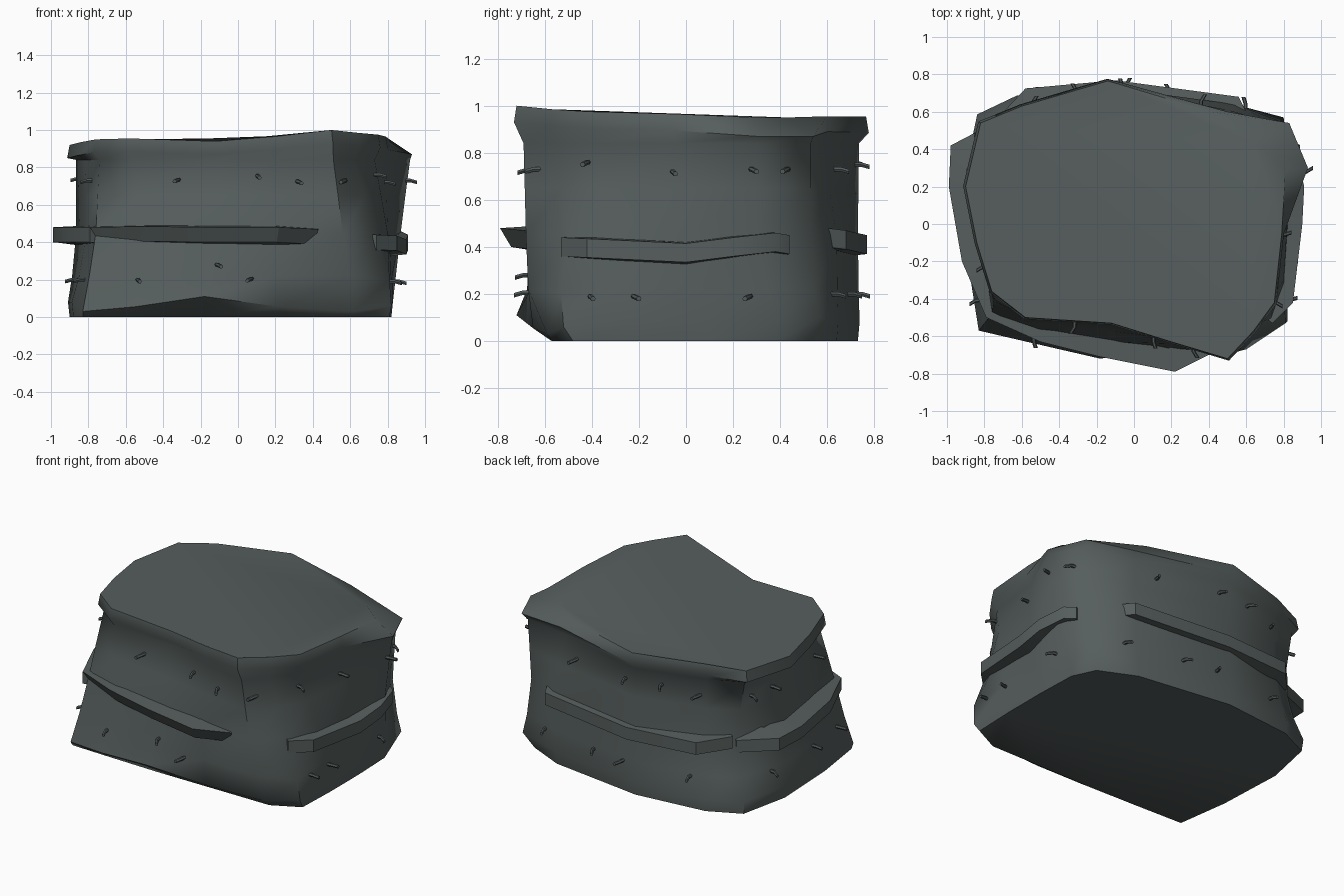
import bpy, bmesh, math
from mathutils import Vector
from mathutils.bvhtree import BVHTree

if "Cube" in bpy.data.objects:
    bpy.data.objects.remove(bpy.data.objects["Cube"])


def material(name, col):
    m = bpy.data.materials.new(name)
    m.diffuse_color = (*col, 1)
    m.use_nodes = True
    m.node_tree.nodes["Principled BSDF"].inputs["Base Color"].default_value = m.diffuse_color
    return m


STONE = material("dark stone", (0.092, 0.112, 0.109))
PEG = material("peg grey", (0.085, 0.100, 0.102))


def finish(name, bm, mat, angle):
    bmesh.ops.recalc_face_normals(bm, faces=bm.faces)
    me = bpy.data.meshes.new(name)
    bm.to_mesh(me)
    bm.free()
    ob = bpy.data.objects.new(name, me)
    bpy.context.collection.objects.link(ob)
    me.materials.append(mat)
    bpy.ops.object.select_all(action='DESELECT')
    ob.select_set(True)
    bpy.context.view_layer.objects.active = ob
    bpy.ops.object.shade_smooth_by_angle(angle=math.radians(angle))
    return ob


def loft(rings):
    """Skin a list of equal-length point rings and cap both ends."""
    bm = bmesh.new()
    vs = [[bm.verts.new(p) for p in r] for r in rings]
    n = len(rings[0])
    for a, b in zip(vs, vs[1:]):
        for i in range(n):
            j = (i + 1) % n
            bm.faces.new((a[i], a[j], b[j], b[i]))
    bm.faces.new(vs[0][::-1])
    bm.faces.new(vs[-1])
    return bm


# Outlines of the rock, counter-clockwise from the front left corner
base = [(-.83, -.55), (-.55, -.56), (-.18, -.57), (.25, -.57), (.63, -.57), (.81, -.48), (.82, -.2), (.82, .1),
        (.81, .38), (.74, .53), (.5, .64), (-.14, .73), (-.62, .68), (-.83, .58), (-.9, .25), (-.88, -.2)]
waist = [(-.76, -.48), (-.5, -.57), (-.12, -.63), (.2, -.665), (.56, -.68), (.73, -.5), (.80, -.3), (.82, 0),
         (.87, .3), (.765, .53), (.54, .64), (-.14, .73), (-.58, .62), (-.735, .53), (-.865, .2), (-.81, -.15)]
crown = [(-.76, -.36, .95), (-.58, -.5, .955), (-.12, -.53, .94), (.2, -.63, .965), (.5, -.72, 1.0),
         (.64, -.57, .985), (.75, -.42, .975), (.79, -.05, .965), (.81, .29, .95), (.64, .43, .95),
         (.41, .6, .955), (-.14, .765, .955), (-.6, .63, .95), (-.82, .54, .93), (-.9, .2, .92), (-.84, -.1, .935)]

foot = [(x * 1.01, y * 1.01, .08) for x, y in base]
foot[0:5] = [(-.83, -.57, .03), (-.55, -.635, .055), (-.18, -.72, .11), (.22, -.65, .055), (.62, -.59, .03)]
foot[5], foot[9] = (.82, -.52, .06), (.80, .57, .1)
lip = [(x * 1.015, y * 1.015, z - .07) for x, y, z in crown]
lip[8], lip[9], lip[10] = (.93, .3, .87), (.83, .54, .87), (.5, .6, .89)
under = [(x * .96, y * .96, .84) for x, y, z in lip]
for i, p in {4: (.51, -.69), 8: (.92, .3), 9: (.79, .53), 11: (-.14, .735), 14: (-.865, .2)}.items():
    under[i] = (*p, .84)
mix = lambda a, b, t, z: [(p[0] + (q[0] - p[0]) * t, p[1] + (q[1] - p[1]) * t, z) for p, q in zip(a, b)]
low = mix(foot, waist, .5, .22)
low[4], low[5] = (.6, -.67, .22), (.81, -.53, .2)
rings = [[(x, y, 0) for x, y in base], foot, low, mix(waist, waist, 0, .45),
         mix(waist, under, .5, .65), under, lip, crown]
bm = loft(rings)
tree = BVHTree.FromBMesh(bm)
rock = finish("rock_block", bm, STONE, 50)


# Ledges: bands sunk into the rock; tuck < 1 pulls the lower edge in
def ledge(name, path, half=.04, tuck=1.0):
    rings = []
    for x, y, z in path:
        rings.append([(x * .84, y * .84, z + half * 1.2), (x, y, z + half), (x * tuck, y * tuck, z - half),
                      (x * .82, y * .82, z - half * 1.4)])
    finish(name, loft(rings), STONE, 30)


ledge("front_ledge", [(-.79, -.5, .44), (-.5, -.63, .445), (-.18, -.71, .44), (.22, -.79, .44), (.43, -.685, .43)],
      tuck=.94)
ledge("left_ledge", [(-.75, .54, .41), (-.98, .42, .44), (-.99, .2, .44), (-.92, -.2, .44), (-.79, -.5, .44)])
ledge("right_ledge", [(.74, -.53, .4), (.85, -.42, .395), (.9, 0, .375), (.91, .2, .4), (.87, .38, .42), (.82, .44, .41)])
ledge("back_ledge", [(.6, .6, .44), (.56, .68, .43), (-.1, .768, .41), (-.58, .725, .42), (-.735, .56, .44)])


# Bent pegs set into the rock; side gives the direction they face
def peg(name, side, pos, z, bend):
    d = Vector(side)
    across = Vector((-d.y, d.x, 0))
    start = Vector((pos, 0, z)) if d.y else Vector((0, pos, z))
    hit = tree.ray_cast(start + d * 3, -d)[0]
    if hit is None:
        return
    drift = across * bend
    pts = [hit - d * .06, hit + d * .025 + drift * .3, hit + d * .06 + drift + Vector((0, 0, -.01))]
    up = Vector((0, 0, 1))
    rings = [[p + .011 * (across * math.cos(a) + up * math.sin(a)) for a in
              [k * math.tau / 6 for k in range(6)]] for p in pts]
    finish(name, loft(rings), PEG, 40)


pegs = {
    "front": ((0, -1, 0), [(-.31, .735), (.1, .755), (.31, .725), (.58, .73), (-.54, .2), (-.12, .28), (.08, .205)]),
    "right": ((1, 0, 0), [(-.41, .76), (-.06, .72), (.27, .73), (.44, .73), (-.41, .19), (-.23, .19), (.28, .19)]),
    "back": ((0, 1, 0), [(.35, .73), (-.06, .75), (-.3, .76), (-.55, .73), (.6, .2), (.2, .2), (-.05, .2), (-.5, .2)]),
    "left": ((-1, 0, 0), [(.45, .73), (.3, .74), (-.22, .73), (.33, .2), (-.1, .2), (-.4, .2)]),
}
for side, (d, spots) in pegs.items():
    for i, (p, z) in enumerate(spots):
        peg(f"{side}_peg_{i + 1}", d, p, z, (-.03, .015, .03)[i % 3])
